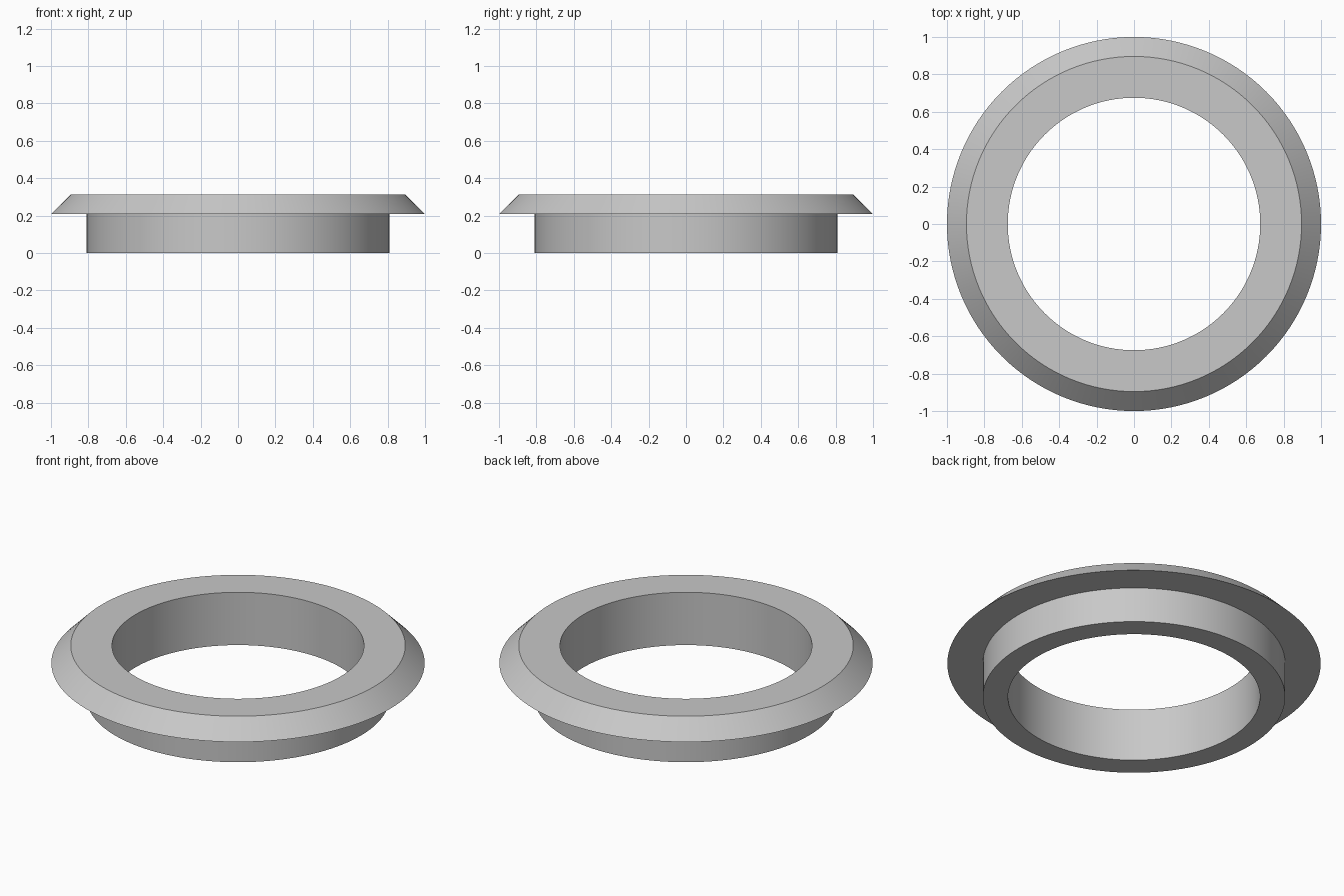
import bpy
import bmesh
from math import cos, sin, tau, radians

cube = bpy.data.objects.get("Cube")
if cube:
    bpy.data.objects.remove(cube, do_unlink=True)

SEGMENTS = 128

# Plain grey finish
grey = bpy.data.materials.new("light_grey")
grey.use_nodes = True
colour = (0.58, 0.58, 0.58, 1)
grey.diffuse_color = colour
grey.node_tree.nodes["Principled BSDF"].inputs["Base Color"].default_value = colour


def lathe(name, profile, material):
    """Spin a closed (radius, height) profile around the z axis."""
    bm = bmesh.new()
    rings = [[bm.verts.new((r * cos(tau * i / SEGMENTS), r * sin(tau * i / SEGMENTS), z))
              for i in range(SEGMENTS)] for r, z in profile]
    for k, ring in enumerate(rings):
        following = rings[(k + 1) % len(rings)]
        for i in range(SEGMENTS):
            j = (i + 1) % SEGMENTS
            bm.faces.new((ring[i], ring[j], following[j], following[i]))
    bmesh.ops.recalc_face_normals(bm, faces=bm.faces)
    mesh = bpy.data.meshes.new(name)
    bm.to_mesh(mesh)
    bm.free()
    mesh.materials.append(material)
    obj = bpy.data.objects.new(name, mesh)
    bpy.context.collection.objects.link(obj)
    bpy.ops.object.select_all(action='DESELECT')
    obj.select_set(True)
    bpy.context.view_layer.objects.active = obj
    bpy.ops.object.shade_smooth_by_angle(angle=radians(30))
    return obj


# One solid ring: straight lower collar, overhanging flange with bevelled rim
bore, collar, flange, top_rim = 0.675, 0.81, 1.0, 0.896
shoulder, height = 0.208, 0.312
lathe("flanged_ring", [
    (bore, 0), (collar, 0), (collar, shoulder),
    (flange, shoulder), (top_rim, height), (bore, height),
], grey)
